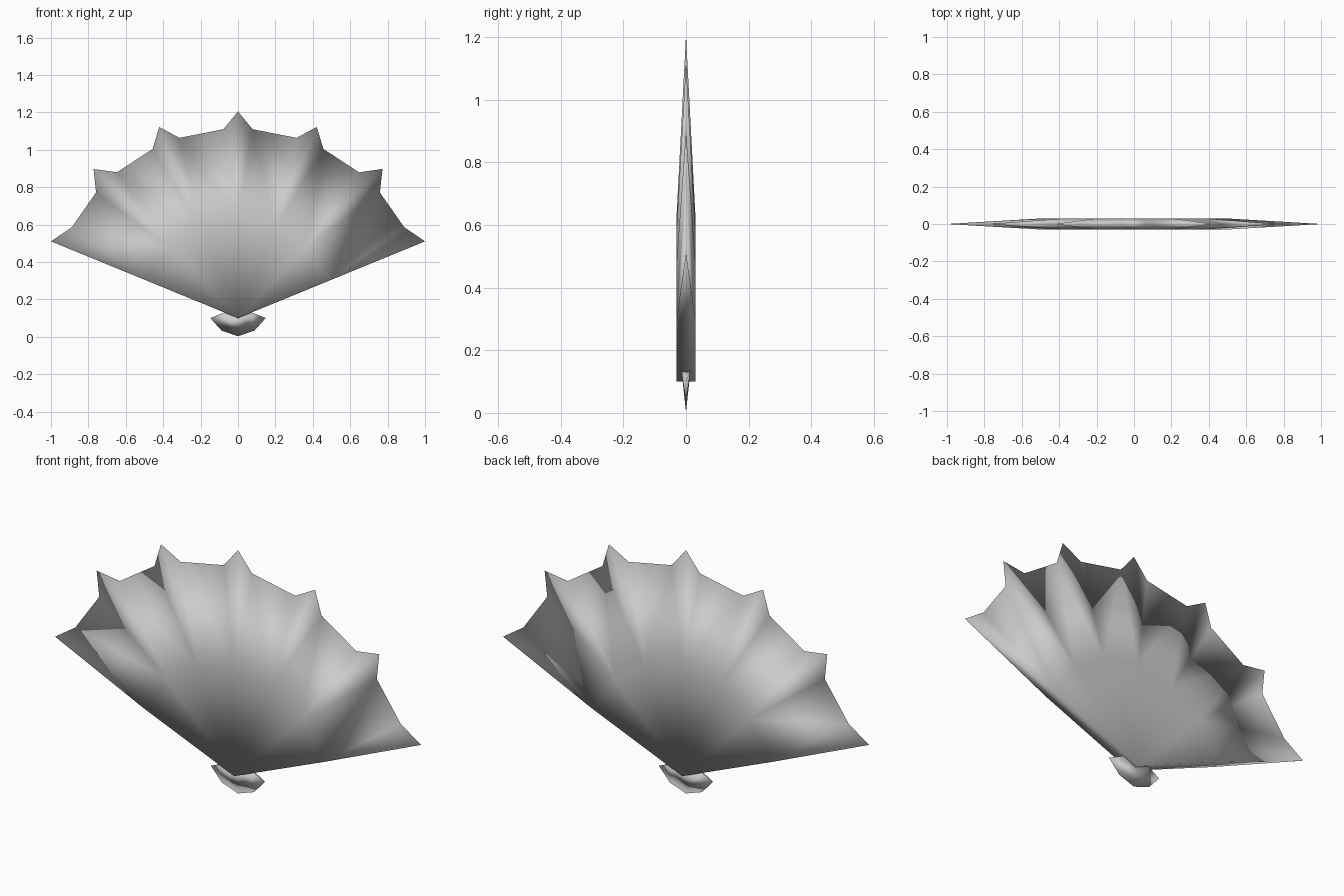
import bpy
import bmesh
from math import radians, sin, cos

cube = bpy.data.objects.get("Cube")
if cube:
    bpy.data.objects.remove(cube, do_unlink=True)

grey = bpy.data.materials.new("shell_grey")
grey.use_nodes = True
colour = (0.6, 0.6, 0.6, 1)
grey.diffuse_color = colour
grey.node_tree.nodes["Principled BSDF"].inputs["Base Color"].default_value = colour


def finish(bm, name):
    """Turn the bmesh into a smooth shaded object."""
    bmesh.ops.recalc_face_normals(bm, faces=bm.faces)
    for face in bm.faces:
        face.smooth = True
    mesh = bpy.data.meshes.new(name)
    bm.to_mesh(mesh)
    bm.free()
    mesh.materials.append(grey)
    obj = bpy.data.objects.new(name, mesh)
    bpy.context.collection.objects.link(obj)
    return obj


def polar(bm, angle, radius, y=0):
    a = radians(angle)
    return bm.verts.new((radius * cos(a), y, 0.1 + radius * sin(a)))


# Scallop shell: flat fan at the hinge, thinning to a pointed rim
THICK = 0.03
right_ribs = [(22.3, 1.081), (45.9, 1.11), (67.6, 1.105)]
ribs = right_ribs + [(90, 1.105)] + [(180 - a, r) for a, r in reversed(right_ribs)]
last = len(ribs) - 1

bm = bmesh.new()
tips = [polar(bm, a, r) for a, r in ribs]
# Notches on either side of every tip
after = [polar(bm, a + (6.3 if i == 0 else 4.4), 1.013)
         for i, (a, r) in enumerate(ribs[:-1])]
before = [polar(bm, a - (6.3 if i + 1 == last else 4.4), 1.013)
          for i, (a, r) in enumerate(ribs[1:])]

sides = []
for y in (-THICK, THICK):
    apex = polar(bm, 90, 0, y)
    mids = [polar(bm, a, 0.53, y) for a, r in ribs]
    sides.append((apex, mids))
    for i in range(last):
        bm.faces.new((apex, mids[i], mids[i + 1]))
        bm.faces.new((mids[i], tips[i], after[i]))
        bm.faces.new((mids[i], after[i], before[i], mids[i + 1]))
        bm.faces.new((mids[i + 1], before[i], tips[i + 1]))

# Narrow walls along the two straight edges
(front_apex, front_mids), (back_apex, back_mids) = sides
for i in (0, last):
    bm.faces.new((front_apex, front_mids[i], back_mids[i], back_apex))
    bm.faces.new((front_mids[i], tips[i], back_mids[i]))
finish(bm, "scallop_shell")

# Small hinge tab below the shell, with a thin lower rim
bm = bmesh.new()
half_rim = [(-0.148, 0.1), (-0.088, 0.033)]
outline = half_rim + [(0, 0.003)] + [(-x, z) for x, z in reversed(half_rim)]
rim = [bm.verts.new((x, 0, z)) for x, z in outline]
tops = []
for y in (-0.014, 0.014):
    left, middle, right = [bm.verts.new((x, y, 0.13)) for x in (-0.075, 0, 0.075)]
    tops.append((left, middle, right))
    bm.faces.new((left, rim[0], rim[1]))
    bm.faces.new((left, rim[1], rim[2], middle))
    bm.faces.new((middle, rim[2], rim[3], right))
    bm.faces.new((right, rim[3], rim[4]))
front, back = tops
for i in range(2):
    bm.faces.new((front[i], front[i + 1], back[i + 1], back[i]))
bm.faces.new((front[0], back[0], rim[0]))
bm.faces.new((front[2], back[2], rim[4]))
finish(bm, "hinge_tab")
